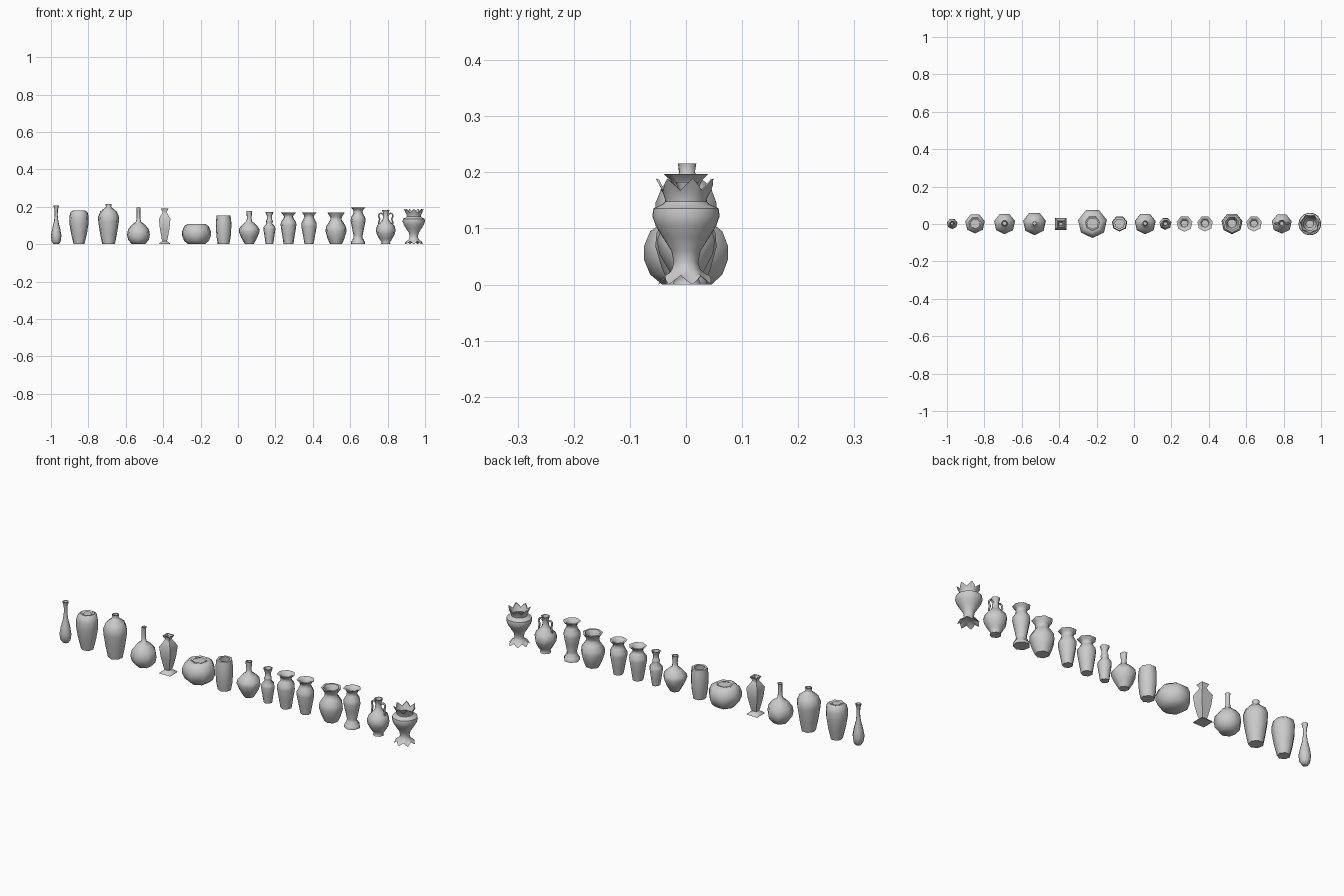
import bpy, bmesh, math


def finish(bm, name, angle=60):
    bmesh.ops.recalc_face_normals(bm, faces=bm.faces)
    mesh = bpy.data.meshes.new(name)
    bm.to_mesh(mesh)
    bm.free()
    ob = bpy.data.objects.new(name, mesh)
    bpy.context.collection.objects.link(ob)
    bpy.ops.object.select_all(action='DESELECT')
    ob.select_set(True)
    bpy.context.view_layer.objects.active = ob
    bpy.ops.object.shade_smooth_by_angle(angle=math.radians(angle))
    return ob


def skin(bm, rings, cap_start=True, cap_end=True):
    for a, b in zip(rings, rings[1:]):
        n = len(a)
        for i in range(n):
            j = (i + 1) % n
            bm.faces.new((a[i], a[j], b[j], b[i]))
    if cap_start:
        bm.faces.new(rings[0])
    if cap_end:
        bm.faces.new(rings[-1])


def lathe(name, x, profile, sides=7):
    """Faceted hollow vase: profile is (half width, z) from the foot to the lip."""
    scale = 1 / 0.975 if sides == 7 else math.sqrt(2)
    start = -math.pi / 2 if sides == 7 else math.pi / 4
    y = 0.05 * max(r for r, z in profile) if sides == 7 else 0
    # the inside of the mouth follows the last outer points
    inner = [(r * 0.78, z) for r, z in reversed(profile[-3:])]
    bm = bmesh.new()
    rings = []
    for r, z in profile + inner:
        rings.append([bm.verts.new((x + r * scale * math.cos(start + i * math.tau / sides),
                                    y + r * scale * math.sin(start + i * math.tau / sides), z))
                      for i in range(sides)])
    skin(bm, rings)
    return finish(bm, name)


# plain vases, left to right
lathe("slim_bottle", -0.972, [(.014, 0), (.024, .015), (.028, .045), (.022, .08), (.012, .12),
                              (.008, .155), (.009, .185), (.015, .207)])
lathe("tall_jar", -0.85, [(.029, 0), (.043, .06), (.051, .11), (.052, .145), (.046, .17),
                          (.034, .18), (.024, .177)])
lathe("shoulder_bottle", -0.692, [(.034, 0), (.045, .055), (.055, .12), (.056, .145), (.044, .175),
                                  (.018, .195), (.014, .2), (.017, .216)])
lathe("round_flask", -0.532, [(.036, 0), (.056, .025), (.061, .05), (.056, .078), (.035, .105),
                              (.014, .12), (.01, .14), (.01, .185), (.012, .195)])
lathe("square_vase", -0.392, [(.031, 0), (.028, .005), (.012, .017), (.016, .03), (.026, .085),
                              (.031, .135), (.014, .165), (.011, .172), (.02, .19)], sides=4)
lathe("squat_bowl", -0.222, [(.045, 0), (.066, .018), (.077, .045), (.077, .068), (.066, .095),
                             (.047, .109), (.037, .107)])
lathe("barrel_jar", -0.077, [(.031, 0), (.038, .04), (.041, .085), (.041, .12), (.037, .153),
                             (.032, .153)])
lathe("bulb_vase", 0.06, [(.023, 0), (.043, .035), (.056, .068), (.053, .085), (.033, .108),
                          (.015, .122), (.012, .14), (.016, .178)])
lathe("ringed_vase", 0.168, [(.02, 0), (.026, .04), (.032, .08), (.03, .093), (.015, .112),
                             (.018, .12), (.018, .126), (.014, .132), (.014, .152), (.022, .172)])
lathe("flared_vase_a", 0.27, [(.026, 0), (.034, .05), (.042, .1), (.041, .118), (.028, .137),
                              (.024, .147), (.029, .158), (.042, .17)])
lathe("flared_vase_b", 0.38, [(.024, 0), (.032, .045), (.041, .095), (.041, .112), (.03, .133),
                              (.025, .145), (.029, .158), (.041, .17)])
lathe("wide_flared_vase", 0.524, [(.032, 0), (.045, .03), (.056, .068), (.054, .092), (.039, .117),
                                  (.03, .13), (.031, .145), (.047, .17)])
lathe("pedestal_vase", 0.642, [(.037, 0), (.037, .014), (.031, .018), (.031, .024), (.025, .03),
                               (.024, .045), (.033, .09), (.04, .125), (.038, .143), (.026, .163),
                               (.024, .175), (.028, .185), (.041, .197)])
lathe("handled_vase", 0.79, [(.026, 0), (.022, .01), (.034, .028), (.049, .055), (.053, .078),
                             (.046, .1), (.024, .122), (.016, .135), (.014, .16), (.016, .17),
                             (.021, .183)])


# curled handles of the handled vase
def handle(name, side):
    pts = [(.013, .157), (.024, .168), (.036, .162), (.039, .148), (.032, .138),
           (.034, .125), (.04, .112), (.033, .103)]
    cu = bpy.data.curves.new(name, 'CURVE')
    cu.dimensions = '3D'
    cu.bevel_depth = 0.0045
    cu.bevel_resolution = 1
    cu.use_fill_caps = True
    cu.resolution_u = 3
    sp = cu.splines.new('NURBS')
    sp.points.add(len(pts) - 1)
    for p, (r, z) in zip(sp.points, pts):
        p.co = (0.79 + side * r, 0.0026, z, 1)
    sp.use_endpoint_u = True
    sp.order_u = 3
    ob = bpy.data.objects.new(name, cu)
    bpy.context.collection.objects.link(ob)


handle("left_handle", -1)
handle("right_handle", 1)


# petal vase: (radius, z, radius change at tips, z change at tips)
def petal_vase(name, x, sides=28, petals=7):
    rows = [(.042, .016, .008, -.016), (.034, .02, .004, -.009), (.025, .028, 0, 0),
            (.022, .04, 0, 0), (.026, .06, 0, 0), (.042, .085, 0, 0), (.054, .105, 0, 0),
            (.06, .122, 0, 0), (.058, .136, 0, 0), (.042, .143, 0, 0), (.037, .148, 0, 0),
            (.038, .154, 0, 0), (.043, .165, .001, .006), (.045, .168, .009, .021),
            (.041, .168, .007, .019), (.039, .162, 0, .004), (.033, .15, 0, 0),
            (.05, .125, 0, 0), (.036, .088, 0, 0), (.02, .065, 0, 0)]
    bm = bmesh.new()
    rings = []
    for r, z, dr, dz in rows:
        ring = []
        for i in range(sides):
            a = -math.pi / 2 + i * math.tau / sides
            w = 0.5 + 0.5 * math.cos(petals * (a + math.pi / 2))
            rr = r + dr * w
            ring.append(bm.verts.new((x + rr * math.cos(a), rr * math.sin(a), z + dz * w)))
        rings.append(ring)
    # close the underside with a raised hollow ring
    under = [bm.verts.new((x + .02 * math.cos(-math.pi / 2 + i * math.tau / sides),
                           .02 * math.sin(-math.pi / 2 + i * math.tau / sides), .022))
             for i in range(sides)]
    skin(bm, [under] + rings)
    finish(bm, name, 50)


petal_vase("petal_vase", 0.94)
